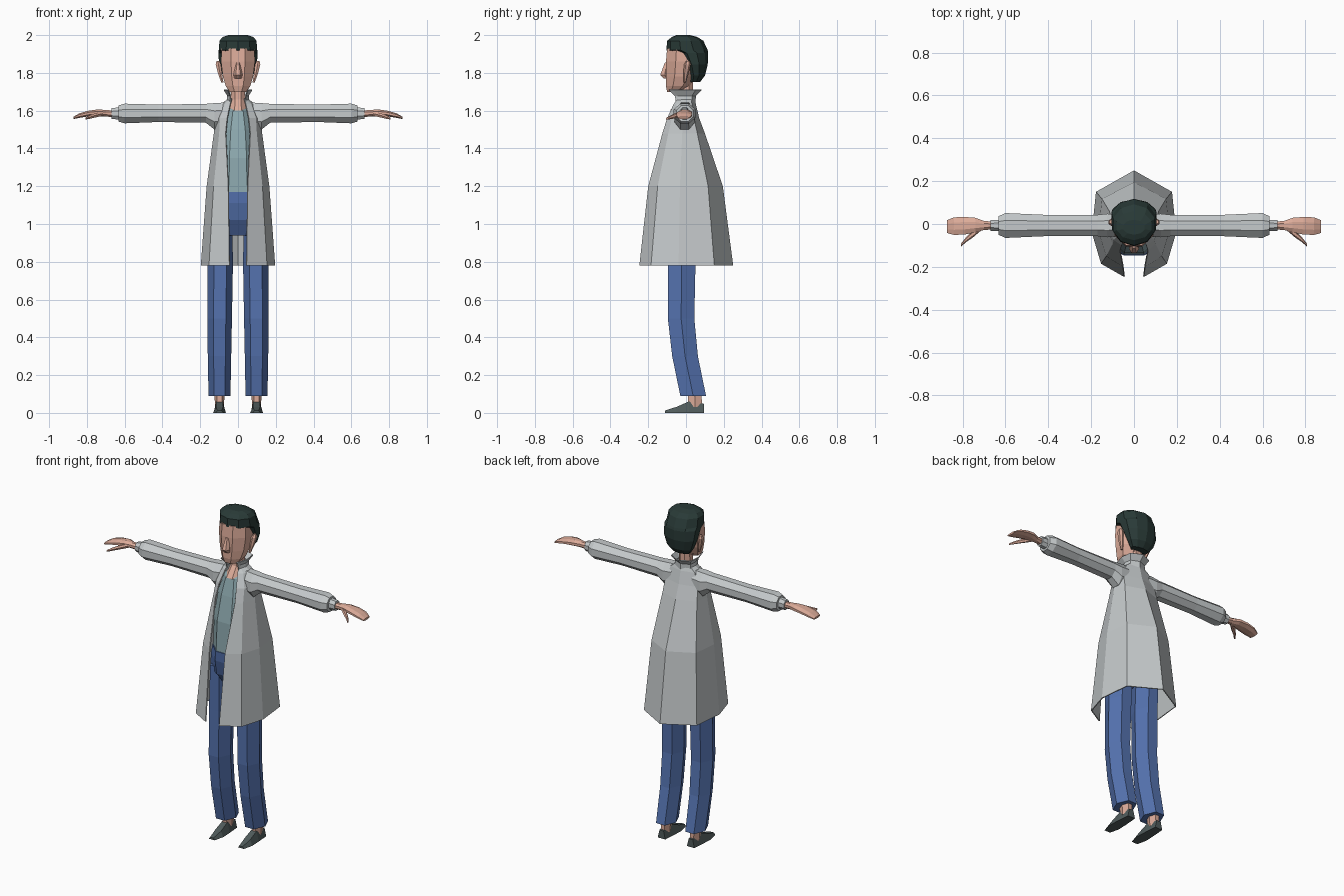
import bpy, bmesh, math


def mat(name, r, g, b):
    m = bpy.data.materials.new(name)
    m.diffuse_color = (r, g, b, 1)
    return m


COAT = mat("light_grey", 0.56, 0.59, 0.60)
DENIM = mat("denim_blue", 0.09, 0.17, 0.43)
SHIRT = mat("dusty_teal", 0.27, 0.40, 0.43)
SKIN = mat("skin", 0.72, 0.41, 0.32)
HAIR = mat("dark_hair", 0.022, 0.042, 0.038)
SHOE = mat("dark_slate", 0.08, 0.105, 0.105)


def loft(name, rings, material, closed=True):
    """Skin a list of equal-length point rings; closed rings get end caps."""
    bm = bmesh.new()
    vs = [[bm.verts.new(p) for p in r] for r in rings]
    n = len(vs[0])
    for a, b in zip(vs, vs[1:]):
        for i in range(n if closed else n - 1):
            j = (i + 1) % n
            bm.faces.new((a[i], a[j], b[j], b[i]))
    if closed:
        bm.faces.new(vs[0])
        bm.faces.new(vs[-1])
    bmesh.ops.recalc_face_normals(bm, faces=bm.faces)
    me = bpy.data.meshes.new(name)
    bm.to_mesh(me)
    bm.free()
    me.materials.append(material)
    ob = bpy.data.objects.new(name, me)
    bpy.context.collection.objects.link(ob)
    return ob


def polygon(n, flat):
    """Regular polygon stretched to fill -1..1 on both axes."""
    off = math.pi / n if flat else 0
    p = [(math.cos(off + 2 * math.pi * i / n), math.sin(off + 2 * math.pi * i / n)) for i in range(n)]
    mx, my = max(a for a, b in p), max(b for a, b in p)
    return [(a / mx, b / my) for a, b in p]


def level(z, x, rx, y0, y1, n=8, flat=True):
    """Horizontal ring spanning y0..y1."""
    return [(x + rx * a, (y0 + y1) / 2 + (y1 - y0) / 2 * b, z) for a, b in polygon(n, flat)]


def upright(s, x, ry, rz, y, z, n=8):
    """Ring across an arm that runs along x."""
    return [(s * x, y + ry * a, z + rz * b) for a, b in polygon(n, n == 8)]


def open_ring(z, w, yf, yb, g):
    """Coat cross-section, open at the front by a gap of 2g."""
    half = [(g, yf), (0.78 * w, 0.75 * yf), (w, 0.16 * yf), (0.9 * w, 0.6 * yb)]
    return ([(x, y, z) for x, y in half] + [(0, yb, z)]
            + [(-x, y, z) for x, y in reversed(half)])


def thicken(ob, t):
    m = ob.modifiers.new("cloth", "SOLIDIFY")
    m.thickness = t
    m.offset = -1


# Coat body and flared collar
thicken(loft("coat", [open_ring(*r) for r in [
    (1.665, .05, -.045, .045, .034), (1.635, .09, -.065, .052, .042),
    (1.56, .122, -.1, .07, .058), (1.48, .128, -.125, .1, .066),
    (1.2, .166, -.2, .195, .052), (.78, .197, -.247, .25, .046)]], COAT, False), .006)
thicken(loft("collar", [open_ring(*r) for r in [
    (1.64, .056, -.05, .045, .036), (1.68, .052, -.058, .048, .038),
    (1.712, .072, -.09, .08, .05)]], COAT, False), .005)

# Shirt, neck and hips
loft("shirt", [level(z, 0, w, a, b) for z, w, a, b in [
    (1.15, .115, -.143, .09), (1.35, .11, -.135, .08), (1.5, .092, -.105, .06),
    (1.6, .065, -.078, .04), (1.625, .045, -.05, .03)]], SHIRT)
loft("neck", [level(z, 0, w, a, b) for z, w, a, b in [
    (1.6, .045, -.085, .025), (1.66, .036, -.038, .036), (1.77, .036, -.03, .036)]], SKIN)
loft("hips", [level(z, 0, w, a, b) for z, w, a, b in [
    (1.17, .117, -.147, .092), (1.11, .13, -.143, .095),
    (1.02, .145, -.12, .09), (.94, .09, -.07, .05)]], DENIM)

# Head, nose and hair
loft("head", [level(z, 0, w, a, b) for z, w, a, b in [
    (1.70, .045, -.1, -.03), (1.73, .065, -.106, .02), (1.78, .08, -.106, .05),
    (1.86, .09, -.106, .07), (1.93, .086, -.1, .07)]], SKIN)
loft("nose", [level(z, 0, w, a, b, 6, False) for z, w, a, b in [
    (1.855, .01, -.112, -.09), (1.79, .024, -.136, -.09), (1.77, .02, -.118, -.09)]], SKIN)
loft("hair", [level(z, 0, w, a, b, 10) for z, w, a, b in [
    (1.752, .055, .015, .075), (1.785, .08, .01, .1), (1.845, .1, -.015, .115),
    (1.905, .104, -.055, .117), (1.92, .102, -.104, .115),
    (1.97, .098, -.1, .092), (1.99, .082, -.075, .06), (2.0, .05, -.05, .02)]], HAIR)

for s, side in ((1, "left"), (-1, "right")):
    # Ear
    loft(side + "_ear", [level(z, s * x, w, a, b, 6) for z, x, w, a, b in [
        (1.75, .083, .006, -.012, .0), (1.8, .096, .011, -.014, .015),
        (1.845, .104, .014, -.01, .026), (1.862, .106, .008, .0, .02)]], SKIN)
    # Sleeve and cuff
    loft(side + "_sleeve", [upright(s, *r) for r in [
        (.07, .05, .068, -.005, 1.575), (.125, .055, .07, -.007, 1.57),
        (.17, .05, .05, -.007, 1.586), (.42, .05, .046, -.007, 1.586),
        (.6, .058, .052, -.007, 1.585), (.632, .043, .043, -.007, 1.585)]], COAT)
    loft(side + "_cuff", [upright(s, *r) for r in [
        (.62, .026, .034, -.007, 1.585), (.67, .025, .028, -.007, 1.585)]], COAT)
    # Mitten hand with thumb
    loft(side + "_hand", [upright(s, *r) for r in [
        (.65, .018, .018, -.007, 1.583), (.7, .021, .017, -.007, 1.586),
        (.74, .034, .018, -.005, 1.589), (.79, .041, .015, -.008, 1.585),
        (.84, .041, .012, -.01, 1.574), (.872, .03, .006, -.012, 1.561)]], SKIN)
    loft(side + "_thumb", [upright(s, *r, n=6) for r in [
        (.715, .012, .012, -.02, 1.585), (.755, .016, .011, -.05, 1.575),
        (.785, .011, .009, -.075, 1.566), (.808, .007, .005, -.1, 1.558)]], SKIN)
    # Trouser leg
    loft(side + "_leg", [level(z, s * x, w, a, b, 6, False) for z, x, w, a, b in [
        (1.05, .088, .058, -.1, .07), (.78, .094, .067, -.096, .05),
        (.5, .097, .065, -.096, .044), (.3, .098, .062, -.073, .063),
        (.09, .098, .058, -.03, .106)]], DENIM)
    # Ankle and shoe
    loft(side + "_ankle", [level(z, s * .098, w, a, b, 6, False) for z, w, a, b in [
        (.03, .024, .01, .085), (.16, .028, .01, .08)]], SKIN)
    loft(side + "_shoe", [[(s * .098 + k * w, y, z) for k, z in (
        (-1, 0), (1, 0), (.55, h), (-.55, h))] for y, w, h in [
        (-.112, .02, .012), (-.05, .034, .032), (.015, .031, .06), (.095, .025, .048)]], SHOE)
